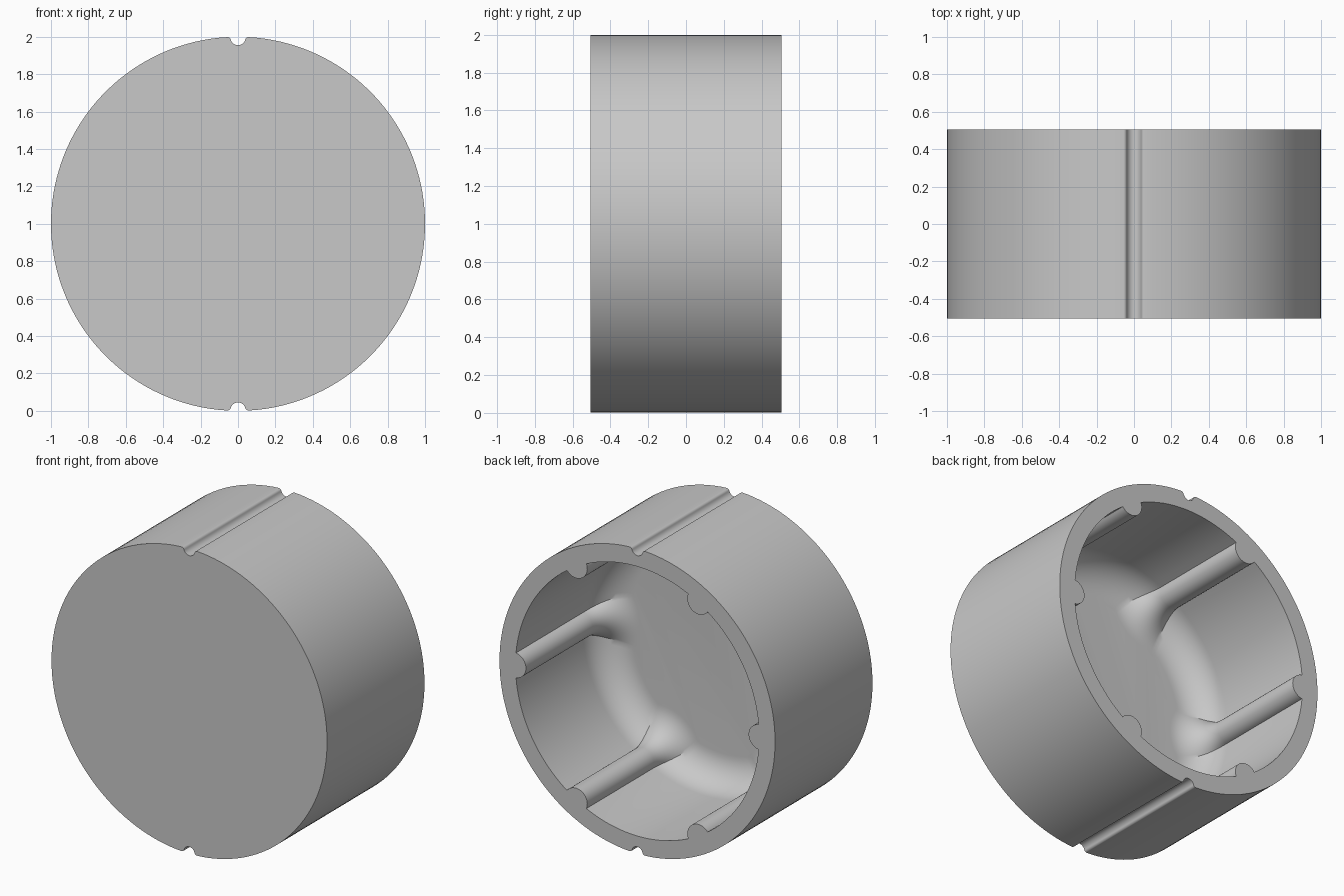
import bpy
import bmesh
from math import sin, cos, pi, radians, acos, atan2

cube = bpy.data.objects.get("Cube")
if cube:
    bpy.data.objects.remove(cube, do_unlink=True)

HALF_DEPTH = 0.505
FLOOR_Y = -0.39
BORE = 0.884        # inner wall radius
RIB_AT = 0.89       # distance of rib centres from the axis
RIB_R = 0.082
FILLET = 0.2        # rounding between wall and floor


def turn(points, angle):
    c, s = cos(angle), sin(angle)
    return [(x * c - z * s, x * s + z * c) for x, z in points]


def outer_profile():
    """Circle with a soft-edged groove at top and bottom."""
    r1, r2, mid, sweep = 0.04, 0.018, 0.995, radians(75)
    lip_x = (r1 + r2) * sin(sweep)
    lip_z = mid - (r1 + r2) * cos(sweep)
    lip = [(lip_x - r2 * sin(sweep * t / 6), lip_z + r2 * cos(sweep * t / 6))
           for t in range(6)]
    groove = [(r1 * sin(sweep * t / 8), mid - r1 * cos(sweep * t / 8))
              for t in range(8, -9, -1)]
    notch = lip + groove + [(-x, z) for x, z in reversed(lip)]
    start = atan2(lip_z + r2, -lip_x)
    span = 2 * (pi - start) + 2 * (start - pi / 2) - 2 * (start - pi / 2) * 2
    span = pi - 2 * (start - pi / 2)
    arc = [(cos(start + span * t / 72), sin(start + span * t / 72))
           for t in range(1, 72)]
    half = notch + arc
    return half + turn(half, pi)


def bore_profile(inset):
    """Bore outline with six round ribs, offset inwards."""
    wall, rib = BORE - inset, RIB_R + inset
    phi = acos((RIB_AT ** 2 + wall ** 2 - rib ** 2) / (2 * RIB_AT * wall))
    bend = atan2(wall * sin(phi), RIB_AT - wall * cos(phi))
    sector = []
    for t in range(-10, 11):
        a = bend * t / 10
        sector.append((RIB_AT - rib * cos(a), rib * sin(a)))
    for t in range(1, 16):
        a = phi + (pi / 3 - 2 * phi) * t / 16
        sector.append((wall * cos(a), wall * sin(a)))
    return [p for k in range(6) for p in turn(sector, k * pi / 3)]


bm = bmesh.new()


def ring(profile, y):
    return [bm.verts.new((x, y, z + 1)) for x, z in profile]


def skin(a, b):
    for i in range(len(a)):
        j = (i + 1) % len(a)
        bm.faces.new((a[i], a[j], b[j], b[i]))


# Outer wall and closed front
outer = outer_profile()
front, back = ring(outer, -HALF_DEPTH), ring(outer, HALF_DEPTH)
skin(front, back)
bm.faces.new(front)

# Ribbed bore, rolling fillet and floor
layers = [ring(bore_profile(0), HALF_DEPTH)]
for k in range(13):
    a = pi / 2 * k / 12
    layers.append(ring(bore_profile(FILLET * (1 - cos(a))),
                       FLOOR_Y + FILLET * (1 - sin(a))))
for a, b in zip(layers, layers[1:]):
    skin(a, b)
bm.faces.new(layers[-1])

# Flat rim joining the outer wall and the bore
rim_edges = [e for e in bm.edges if e.is_boundary]
bmesh.ops.triangle_fill(bm, edges=rim_edges, use_beauty=True)
bmesh.ops.recalc_face_normals(bm, faces=bm.faces)

mesh = bpy.data.meshes.new("ribbed_cap")
bm.to_mesh(mesh)
bm.free()
cap = bpy.data.objects.new("ribbed_cap", mesh)
bpy.context.collection.objects.link(cap)

# Plain grey material
grey = bpy.data.materials.new("plain_grey")
grey.use_nodes = True
colour = (0.58, 0.58, 0.58, 1)
grey.diffuse_color = colour
grey.node_tree.nodes["Principled BSDF"].inputs["Base Color"].default_value = colour
mesh.materials.append(grey)

bpy.ops.object.select_all(action='DESELECT')
cap.select_set(True)
bpy.context.view_layer.objects.active = cap
bpy.ops.object.shade_smooth_by_angle(angle=radians(30))
